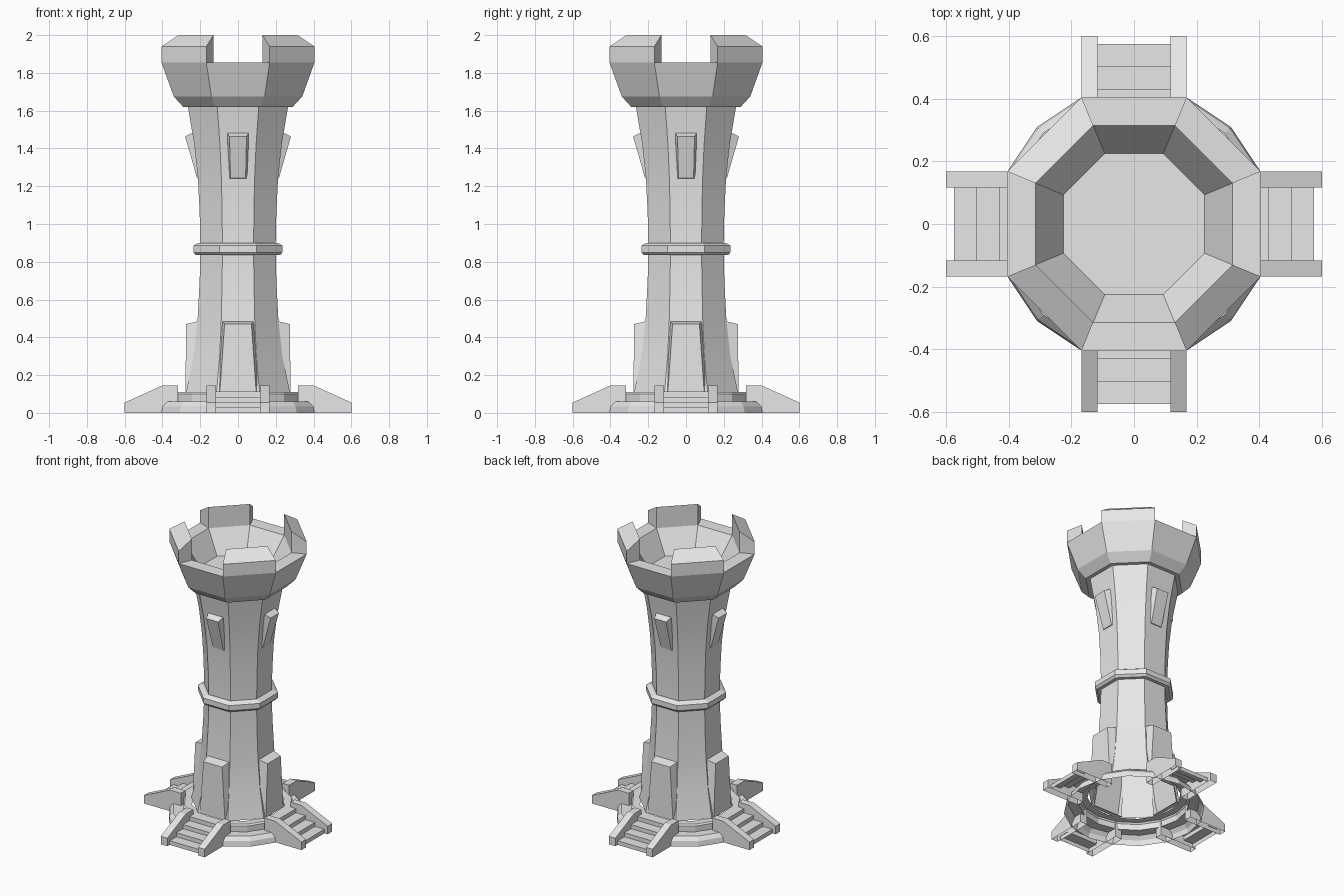
import bpy, bmesh
from math import pi, cos, sin, radians
from mathutils import Matrix

cube = bpy.data.objects.get("Cube")
if cube:
    bpy.data.objects.remove(cube, do_unlink=True)

stone = bpy.data.materials.new("pale_grey_stone")
stone.use_nodes = True
COLOUR = (0.8, 0.8, 0.8, 1)
stone.diffuse_color = COLOUR
for node in stone.node_tree.nodes:
    if node.type == 'BSDF_PRINCIPLED':
        node.inputs["Base Color"].default_value = COLOUR


def finish(bm, name, smooth=False):
    mesh = bpy.data.meshes.new(name)
    bm.to_mesh(mesh)
    bm.free()
    mesh.materials.append(stone)
    obj = bpy.data.objects.new(name, mesh)
    bpy.context.collection.objects.link(obj)
    if smooth:
        bpy.ops.object.select_all(action='DESELECT')
        obj.select_set(True)
        bpy.context.view_layer.objects.active = obj
        bpy.ops.object.shade_smooth_by_angle(angle=radians(17))
    return obj


def lathe(name, profile, sides, turn=0.0, cap=False, smooth=False):
    """Faceted shell through (radius, height) pairs, radius at the corners."""
    bm = bmesh.new()
    rings = []
    for r, z in profile:
        angles = [turn + 2 * pi * i / sides for i in range(sides)]
        rings.append([bm.verts.new((r * cos(a), r * sin(a), z)) for a in angles])
    for low, high in zip(rings, rings[1:]):
        for i in range(sides):
            j = (i + 1) % sides
            bm.faces.new((low[i], low[j], high[j], high[i]))
    if cap:
        bm.faces.new(rings[-1])
    return finish(bm, name, smooth)


def octagon(name, profile, **options):
    """Octagonal shell with flats on the axes, radius at the flats."""
    scale = 1 / cos(pi / 8)
    return lathe(name, [(r * scale, z) for r, z in profile], 8, pi / 8, **options)


def four_sides(bm, name, turn=0.0):
    """Repeat a part made on the +x side around the tower."""
    bmesh.ops.recalc_face_normals(bm, faces=bm.faces)
    source = list(bm.verts) + list(bm.edges) + list(bm.faces)
    bmesh.ops.rotate(bm, verts=bm.verts, matrix=Matrix.Rotation(turn, 3, 'Z'))
    for k in range(1, 4):
        copy = bmesh.ops.duplicate(bm, geom=source)["geom"]
        verts = [v for v in copy if isinstance(v, bmesh.types.BMVert)]
        bmesh.ops.rotate(bm, verts=verts, matrix=Matrix.Rotation(k * pi / 2, 3, 'Z'))
    return finish(bm, name)


def raised_panel(name, wall_bottom, wall_top, face_bottom, face_top):
    """Panel leaning on the wall; every argument is (radius, half width, height)."""
    bm = bmesh.new()

    def quad(bottom, top):
        return [bm.verts.new((r, side * w, z)) for (r, w, z), side in
                ((bottom, -1), (bottom, 1), (top, 1), (top, -1))]
    wall, face = quad(wall_bottom, wall_top), quad(face_bottom, face_top)
    bm.faces.new(face)
    for i in range(4):
        j = (i + 1) % 4
        bm.faces.new((wall[i], wall[j], face[j], face[i]))
    return four_sides(bm, name)


def strip(bm, points, y0, y1):
    """Ribbon following (radius, height) points between two y values."""
    a = [bm.verts.new((r, y0, z)) for r, z in points]
    b = [bm.verts.new((r, y1, z)) for r, z in points]
    for i in range(len(points) - 1):
        bm.faces.new((a[i], a[i + 1], b[i + 1], b[i]))
    return a, b


# Two-tier plinth, open underneath
lathe("plinth", [(0.438, 0), (0.432, 0.035), (0.41, 0.06), (0.346, 0.06),
                 (0.346, 0.1), (0.338, 0.11), (0.29, 0.11)], 16)

# Flared shaft
octagon("tower_shaft", [(0.275, 0.11), (0.235, 0.3), (0.214, 0.49), (0.203, 0.7),
                        (0.199, 0.87), (0.203, 1.06), (0.212, 1.24),
                        (0.231, 1.42), (0.265, 1.62)], smooth=True)

# Belt around the middle
octagon("belt", [(0.199, 0.835), (0.222, 0.835), (0.236, 0.85),
                 (0.236, 0.885), (0.212, 0.9), (0.199, 0.9)])

# Crown with sunken platform
octagon("crown", [(0.26, 1.62), (0.29, 1.62), (0.34, 1.675), (0.405, 1.855),
                  (0.315, 1.855), (0.225, 1.7)], cap=True)

# Battlements over the diagonal faces
bm = bmesh.new()
half = sin(pi / 8) / cos(pi / 8)
outline = [(0.405, 1.855), (0.405, 1.94), (0.315, 2.0), (0.315, 1.855)]
ends = [[bm.verts.new((r, side * r * half, z)) for r, z in outline] for side in (-1, 1)]
for end in ends:
    bm.faces.new(end)
for i in range(3):
    bm.faces.new((ends[0][i], ends[0][i + 1], ends[1][i + 1], ends[1][i]))
four_sides(bm, "battlements", pi / 4)

# Foot buttresses and upper window hoods
raised_panel("buttresses", (0.25, 0.112, 0.11), (0.205, 0.084, 0.487),
             (0.278, 0.096, 0.11), (0.275, 0.071, 0.47))
raised_panel("window_hoods", (0.205, 0.05, 1.24), (0.238, 0.058, 1.485),
             (0.217, 0.04, 1.243), (0.28, 0.045, 1.463))

# Stairs
bm = bmesh.new()
steps = [(0.575, 0)]
for i in range(4):
    run, height = 0.575 - 0.072 * i, 0.028 * (i + 1)
    steps += [(run, height), (run - 0.072, height)]
strip(bm, steps, -0.12, 0.12)
four_sides(bm, "stair_steps")

# Sloping walls beside the stairs
bm = bmesh.new()
for side in (-1, 1):
    a, b = strip(bm, [(0.6, 0), (0.6, 0.055), (0.4, 0.145), (0.318, 0.145), (0.318, 0)],
                 side * 0.117, side * 0.167)
    bm.faces.new(a)
    bm.faces.new(b)
four_sides(bm, "stair_walls")
